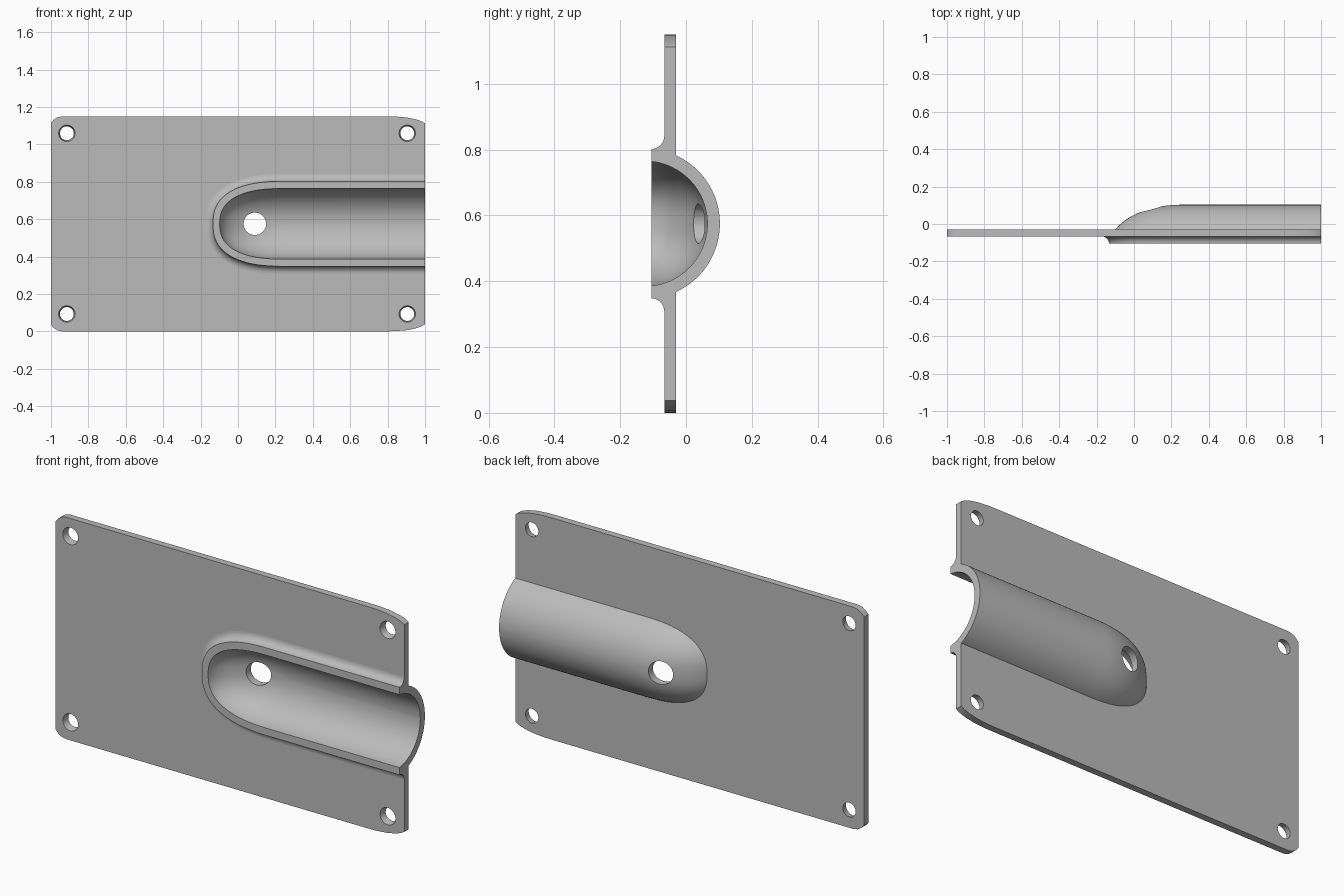
import bpy
import bmesh
from math import sin, cos, asin, pi, radians, sqrt

cube = bpy.data.objects.get("Cube")
if cube:
    bpy.data.objects.remove(cube)

HEIGHT = 1.15
MID = HEIGHT / 2
FRONT, BACK, RIM = -0.066, -0.03, -0.105   # plate faces and channel rim
AXIS_Y = -0.125                            # centre line of the channel
NOSE_X = 0.25                              # where the rounded end begins

grey = bpy.data.materials.new("plain grey")
grey.use_nodes = True
colour = (0.5, 0.5, 0.5, 1)
grey.diffuse_color = colour
grey.node_tree.nodes["Principled BSDF"].inputs["Base Color"].default_value = colour


def loft(name, rings):
    """Solid through a list of equally long closed rings, capped at both ends."""
    bm = bmesh.new()
    loops = [[bm.verts.new(p) for p in ring] for ring in rings]
    for lo, hi in zip(loops, loops[1:]):
        n = len(lo)
        for i in range(n):
            j = (i + 1) % n
            bm.faces.new((lo[i], lo[j], hi[j], hi[i]))
    bm.faces.new(loops[0])
    bm.faces.new(loops[-1])
    bmesh.ops.recalc_face_normals(bm, faces=bm.faces)
    mesh = bpy.data.meshes.new(name)
    bm.to_mesh(mesh)
    bm.free()
    mesh.materials.append(grey)
    obj = bpy.data.objects.new(name, mesh)
    bpy.context.collection.objects.link(obj)
    return obj


def channel_ring(y, length, width, end_x, steps=56):
    """U-shaped outline with a blunt elliptical nose, open end closed at end_x."""
    ring = [(end_x, y, MID + width)]
    for i in range(steps + 1):
        t = pi / 2 - pi * i / steps
        side = 1 if t >= 0 else -1
        ring.append((NOSE_X - length * max(cos(t), 0) ** 0.8, y,
                     MID + side * width * abs(sin(t)) ** 0.8))
    ring.append((end_x, y, MID - width))
    return ring


def dome_rings(length, radius, start_y, end_x, steps=22):
    """Rings from start_y to the deepest line of the channel."""
    first, last = asin((start_y - AXIS_Y) / radius), radians(88.5)
    rings = []
    for i in range(steps + 1):
        a = first + (last - first) * i / steps
        rings.append(channel_ring(AXIS_Y + radius * sin(a), length * cos(a),
                                  radius * cos(a), end_x))
    return rings


def round_cutter(x, z, r_front, r_back, y0, y1, sides=40):
    def circle(y, r):
        return [(x + r * cos(2 * pi * i / sides), y, z + r * sin(2 * pi * i / sides))
                for i in range(sides)]
    return loft("hole_cutter", [circle(y0, r_front), circle(y1, r_back)])


def combine(target, tool, operation):
    mod = target.modifiers.new("combine", 'BOOLEAN')
    mod.operation = operation
    mod.solver = 'EXACT'
    mod.object = tool
    bpy.context.view_layer.objects.active = target
    bpy.ops.object.modifier_apply(modifier=mod.name)
    bpy.data.objects.remove(tool)


# Flat plate: small corners on one end, long swept corners on the other
top = [(-1, 1.115), (-0.985, 1.132), (-0.965, 1.145), (-0.94, 1.15),
       (0.78, 1.15), (0.84, 1.149), (0.9, 1.144), (0.95, 1.134),
       (0.98, 1.124), (1, 1.112)]
outline = top + [(x, HEIGHT - z) for x, z in reversed(top)]
plate = loft("channel_plate", [[(x, y, z) for x, z in outline] for y in (FRONT, BACK)])

# Outer shell: raised rim, concave fillet down to the plate, then the dome
FILLET = RIM - FRONT
squeeze = sqrt(1 - ((RIM - AXIS_Y) / 0.228) ** 2)
shell_rings = []
for i in range(9):
    a = pi / 2 * i / 8
    out = -FILLET * (1 - cos(a))
    shell_rings.append(channel_ring(RIM - FILLET * sin(a), 0.385 * squeeze + out,
                                    0.228 * squeeze + out, 1))
MIDDLE = (FRONT + BACK) / 2
shell_rings.append(channel_ring(MIDDLE, 0.385 - FILLET, 0.228 - FILLET, 1))
shell_rings += dome_rings(0.385, 0.228, MIDDLE, 1)
combine(plate, loft("channel_shell", shell_rings), 'UNION')

# Hollow of the channel, running out through the open end
combine(plate, loft("hollow_cutter", dome_rings(0.35, 0.19, AXIS_Y - 0.01, 1.1)),
        'DIFFERENCE')

# Drain hole and four tapered screw holes
combine(plate, round_cutter(0.09, MID, 0.06, 0.06, -0.2, 0.2), 'DIFFERENCE')
for x in (-0.915, 0.905):
    for z in (0.093, 1.059):
        combine(plate, round_cutter(x, z, 0.0445, 0.0365, FRONT - 0.002, BACK + 0.002),
                'DIFFERENCE')

# Smooth curves, crisp edges, flat large faces
bpy.ops.object.select_all(action='DESELECT')
plate.select_set(True)
bpy.context.view_layer.objects.active = plate
bpy.ops.object.shade_smooth_by_angle(angle=radians(30))
for face in plate.data.polygons:
    if abs(face.normal.y) > 0.9995 or abs(face.normal.x) > 0.9995:
        face.use_smooth = False
